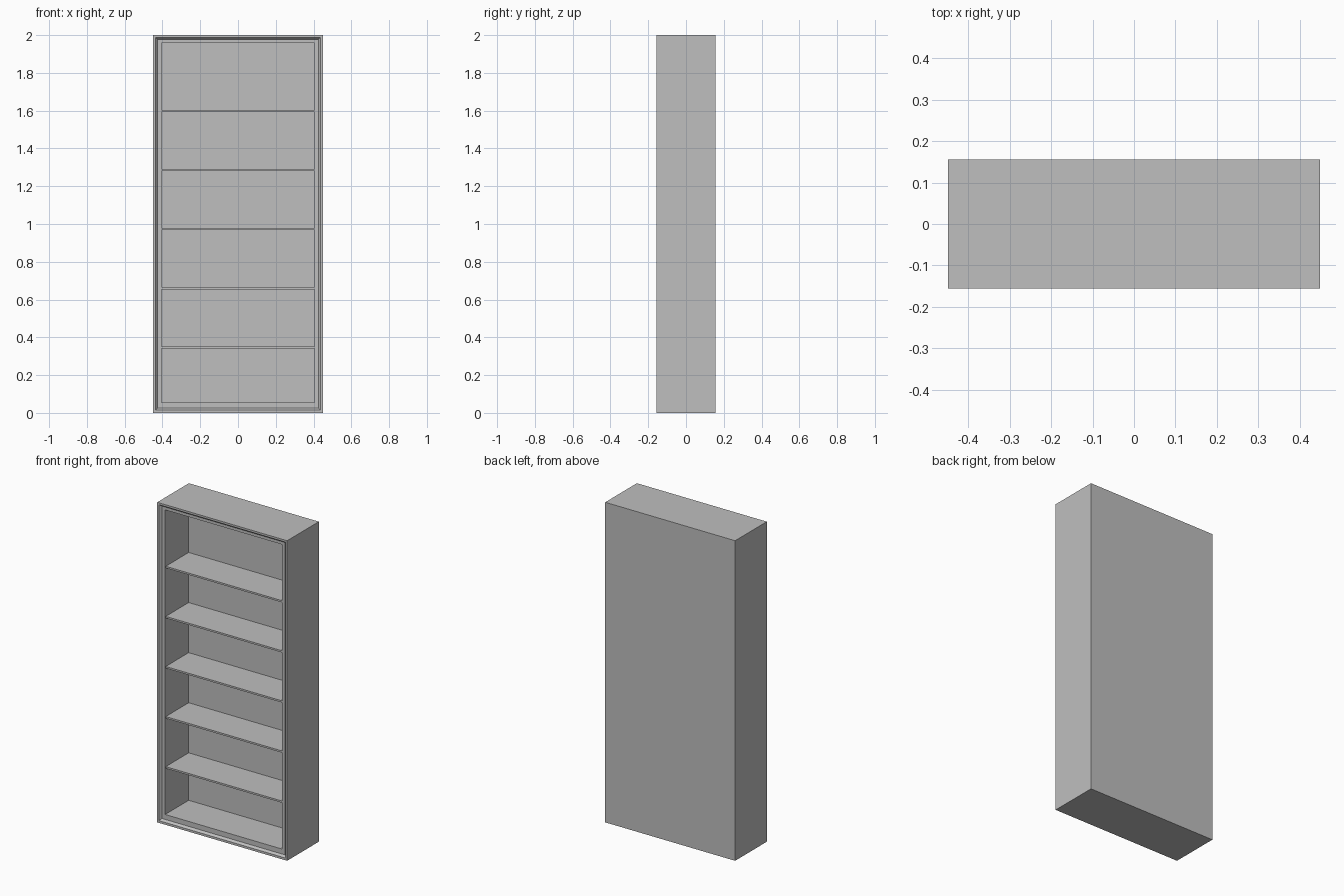
import bpy
import bmesh

default_cube = bpy.data.objects.get("Cube")
if default_cube:
    bpy.data.objects.remove(default_cube, do_unlink=True)

HALF_W, HALF_D, HEIGHT = 0.449, 0.156, 2.0
SIDE, FLOOR, CEILING = 0.045, 0.056, 0.041   # opening margins
FACE_Y = -HALF_D + 0.014                     # recessed front face
BACK_Y = 0.09                                # inner back panel

grey = bpy.data.materials.new("light_grey")
grey.use_nodes = True
colour = (0.52, 0.52, 0.52, 1)
grey.diffuse_color = colour
grey.node_tree.nodes["Principled BSDF"].inputs["Base Color"].default_value = colour


def add_object(name, bm):
    bmesh.ops.recalc_face_normals(bm, faces=bm.faces)
    mesh = bpy.data.meshes.new(name)
    bm.to_mesh(mesh)
    bm.free()
    mesh.materials.append(grey)
    obj = bpy.data.objects.new(name, mesh)
    bpy.context.collection.objects.link(obj)
    return obj


def rectangle(bm, y, side, bottom, top):
    x = HALF_W - side
    corners = ((-x, bottom), (x, bottom), (x, HEIGHT - top), (-x, HEIGHT - top))
    return [bm.verts.new((cx, y, cz)) for cx, cz in corners]


# Carcass: outer shell, sloped front lip, recessed frame and hollow interior
bm = bmesh.new()
loops = [
    rectangle(bm, HALF_D, 0, 0, 0),
    rectangle(bm, -HALF_D, 0, 0, 0),
    rectangle(bm, -HALF_D, 0.012, 0.014, 0.012),
    rectangle(bm, FACE_Y, 0.023, 0.025, 0.023),
    rectangle(bm, FACE_Y, SIDE, FLOOR, CEILING),
    rectangle(bm, BACK_Y, SIDE, FLOOR, CEILING),
]
for a, b in zip(loops, loops[1:]):
    for i in range(4):
        j = (i + 1) % 4
        bm.faces.new((a[i], a[j], b[j], b[i]))
bm.faces.new(loops[0])
bm.faces.new(loops[-1])
add_object("bookcase_carcass", bm)

# Five evenly spaced thin shelves
shelf_front = FACE_Y + 0.006
for n in range(5):
    bm = bmesh.new()
    bmesh.ops.create_cube(bm, size=1)
    bmesh.ops.scale(bm, verts=bm.verts,
                    vec=(2 * (HALF_W - SIDE), BACK_Y - shelf_front, 0.011))
    shelf = add_object(f"shelf_{n + 1}", bm)
    shelf.location = (0, (BACK_Y + shelf_front) / 2, 0.347 + 0.313 * n)
